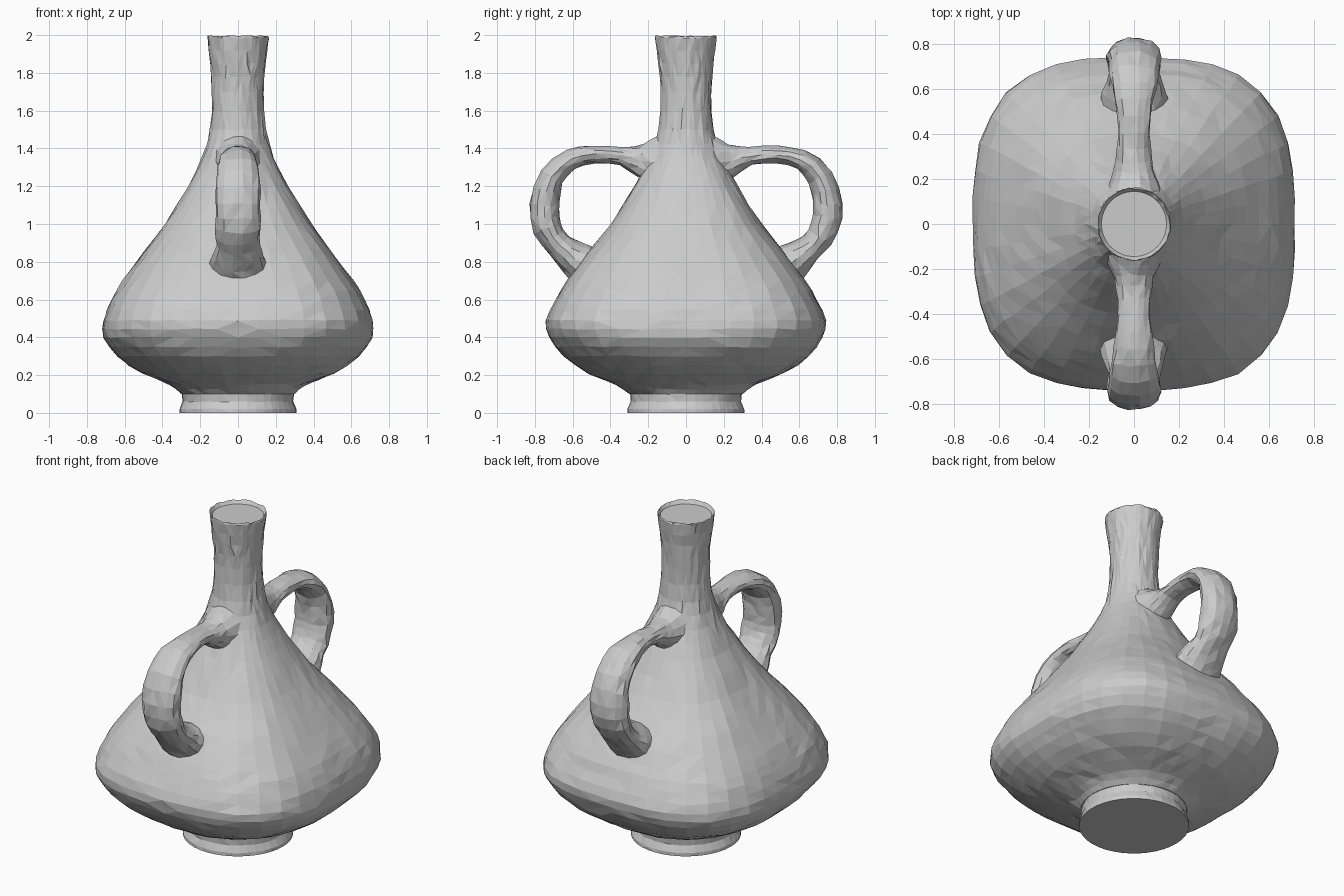
import bpy, bmesh, math, random
from mathutils import Vector

random.seed(4)
if "Cube" in bpy.data.objects:
    bpy.data.objects.remove(bpy.data.objects["Cube"], do_unlink=True)

clay = bpy.data.materials.new("pale grey clay")
clay.use_nodes = True
GREY = (0.6, 0.6, 0.6, 1)
clay.diffuse_color = GREY
clay.node_tree.nodes["Principled BSDF"].inputs["Base Color"].default_value = GREY


def smooth_path(points, steps):
    """Catmull-Rom interpolation through tuples of any length."""
    pts = [Vector(p) for p in points]
    pts = [2 * pts[0] - pts[1]] + pts + [2 * pts[-1] - pts[-2]]
    out = []
    for a, b, c, d in zip(pts, pts[1:], pts[2:], pts[3:]):
        for k in range(steps):
            t = k / steps
            out.append(0.5 * (2 * b + (c - a) * t + (2 * a - 5 * b + 4 * c - d) * t**2
                              + (3 * b - a - 3 * c + d) * t**3))
    return out + [pts[-2]]


def loft(name, rings, jitter):
    """Skin closed rings, cap the ends, and facet the hand-made surface."""
    bm = bmesh.new()
    loops = [[bm.verts.new(p) for p in ring] for ring in rings]
    for low, high in zip(loops, loops[1:]):
        for i in range(len(low)):
            j = (i + 1) % len(low)
            bm.faces.new((low[i], low[j], high[j], high[i]))
    bm.faces.new(loops[0][::-1])
    bm.faces.new(loops[-1])
    for loop in loops[1:-1]:
        for v in loop:
            v.co += Vector([random.uniform(-jitter, jitter) for _ in range(3)])
    bmesh.ops.recalc_face_normals(bm, faces=bm.faces)
    bmesh.ops.triangulate(bm, faces=[f for f in bm.faces if len(f.verts) == 4])
    mesh = bpy.data.meshes.new(name)
    bm.to_mesh(mesh)
    bm.free()
    mesh.materials.append(clay)
    obj = bpy.data.objects.new(name, mesh)
    bpy.context.collection.objects.link(obj)
    return obj


# Jar: height, half width, half depth, squareness of the cross-section
PROFILE = [
    (0.10, 0.30, 0.30, 2), (0.15, 0.36, 0.37, 2.1), (0.21, 0.51, 0.52, 2.3),
    (0.30, 0.64, 0.65, 2.6), (0.40, 0.71, 0.72, 2.9), (0.49, 0.71, 0.74, 3),
    (0.60, 0.67, 0.69, 3), (0.70, 0.61, 0.63, 2.9), (0.85, 0.50, 0.52, 2.8),
    (1.0, 0.39, 0.40, 2.6), (1.2, 0.265, 0.275, 2.4), (1.35, 0.19, 0.195, 2.2),
    (1.5, 0.147, 0.145, 2), (1.7, 0.137, 0.133, 2), (1.85, 0.145, 0.145, 2),
    (1.985, 0.163, 0.163, 2),
]
SIDES = 40


def jar_ring(z, rx, ry, n):
    ring = []
    for i in range(SIDES):
        a = math.tau * i / SIDES
        c, s = math.cos(a), math.sin(a)
        r = (abs(c) ** n + abs(s) ** n) ** (-1 / n)
        ring.append((rx * r * c, ry * r * s, z))
    return ring


jar_rings = [jar_ring(*p) for p in smooth_path(PROFILE, 2)]
jar_rings.append(jar_ring(1.995, 0.16, 0.16, 2))
jar_rings.append(jar_ring(1.975, 0.145, 0.145, 2))   # shallow dished mouth
loft("jar_body", jar_rings, 0.004)

# Flared foot
FOOT = [(0, 0.31), (0.02, 0.31), (0.06, 0.293), (0.10, 0.297), (0.14, 0.33)]
loft("foot", [jar_ring(z, r, r, 2) for z, r in FOOT], 0.002)

# Handles: depth, height, half thickness, half width along the strap
STRAP = [
    (0.13, 1.33, 0.15, 0.13), (0.24, 1.335, 0.09, 0.09), (0.34, 1.36, 0.05, 0.072),
    (0.48, 1.368, 0.046, 0.078), (0.61, 1.34, 0.055, 0.098), (0.71, 1.25, 0.066, 0.114),
    (0.75, 1.10, 0.078, 0.12), (0.735, 0.98, 0.076, 0.12), (0.67, 0.885, 0.07, 0.115),
    (0.59, 0.82, 0.095, 0.14), (0.52, 0.77, 0.12, 0.16),
]


def make_handle(name, side):
    path = smooth_path(STRAP, 2)
    rings = []
    for i, (y, z, thick, wide) in enumerate(path):
        before, after = path[max(i - 1, 0)], path[min(i + 1, len(path) - 1)]
        along = Vector((after[0] - before[0], after[1] - before[1])).normalized()
        ring = []
        for k in range(14):
            a = math.tau * k / 14
            t = thick * math.sin(a)
            ring.append((wide * math.cos(a), side * (y - along.y * t), z + along.x * t))
        rings.append(ring)
    return loft(name, rings, 0.005)


make_handle("front_handle", -1)
make_handle("back_handle", 1)
